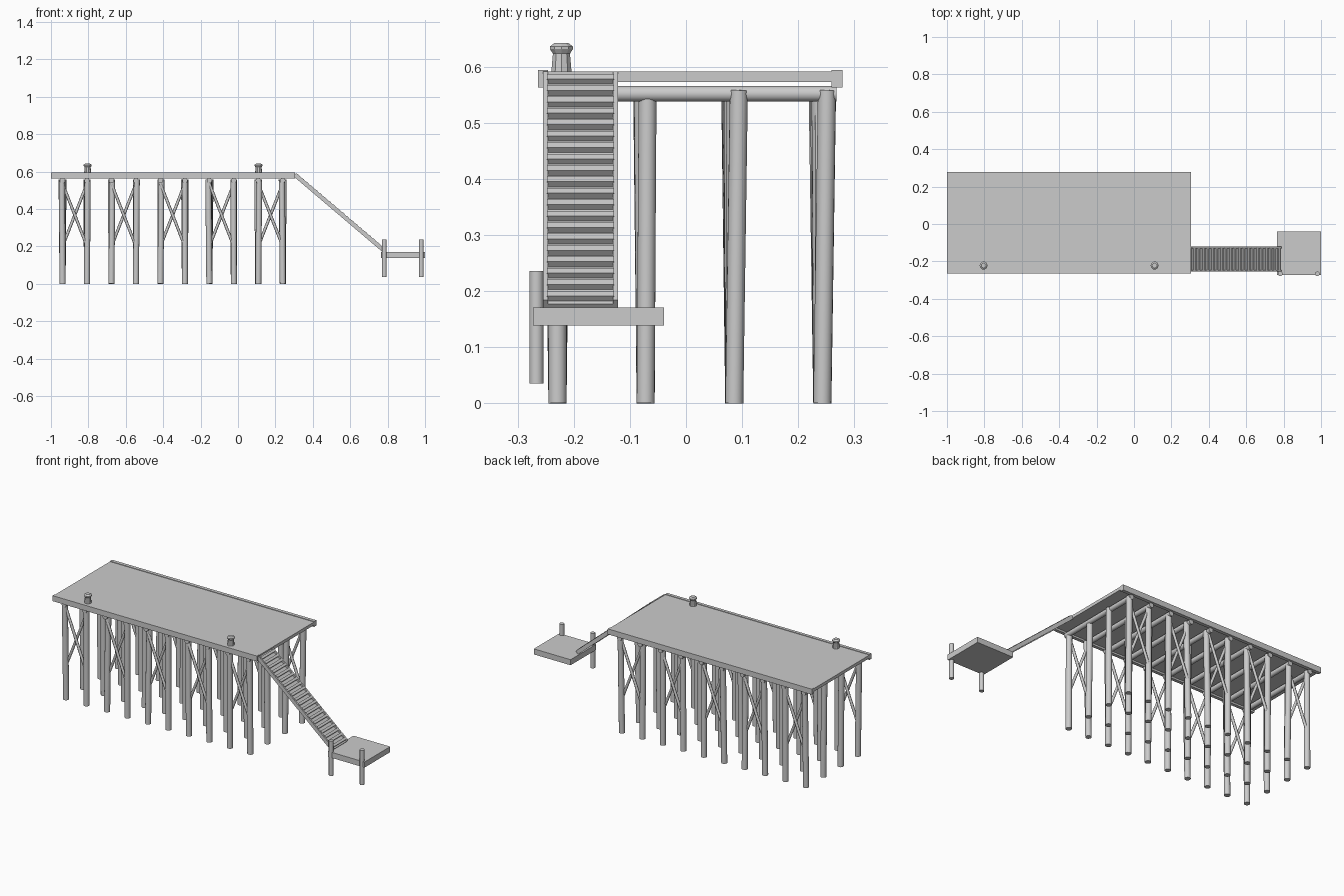
import bpy, bmesh, math, random
from mathutils import Vector

if "Cube" in bpy.data.objects:
    bpy.data.objects.remove(bpy.data.objects["Cube"])

random.seed(4)


def finish(name, bm):
    bmesh.ops.recalc_face_normals(bm, faces=bm.faces)
    me = bpy.data.meshes.new(name)
    bm.to_mesh(me)
    bm.free()
    ob = bpy.data.objects.new(name, me)
    bpy.context.collection.objects.link(ob)
    return ob


def box(name, x, y, z):
    bm = bmesh.new()
    bmesh.ops.create_cube(bm, size=1)
    for v in bm.verts:
        v.co = [(a + b) / 2 + c * (b - a) for (a, b), c in zip((x, y, z), v.co)]
    return finish(name, bm)


def log(name, a, b, r, sides=16, r2=None):
    """Round timber from point a to point b."""
    a, b = Vector(a), Vector(b)
    d = b - a
    bm = bmesh.new()
    bmesh.ops.create_cone(bm, cap_ends=True, segments=sides, radius1=r,
                          radius2=r if r2 is None else r2, depth=d.length)
    q = d.to_track_quat('Z', 'Y')
    for v in bm.verts:
        v.co = q @ v.co + (a + b) / 2
    for f in bm.faces:
        f.smooth = len(f.verts) == 4
    return finish(name, bm)


def slope_bar(name, x0, z0, x1, z1, y, below, above):
    """Bar along a sloping line in xz, offset perpendicular to the line."""
    d = Vector((x1 - x0, 0, z1 - z0)).normalized()
    n = Vector((-d.z, 0, d.x))
    bm = bmesh.new()
    rings = []
    for yy in y:
        rings.append([bm.verts.new(Vector((px, yy, pz)) + n * o) for px, pz, o in
                      ((x0, z0, below), (x1, z1, below), (x1, z1, above), (x0, z0, above))])
    bm.faces.new(rings[0])
    bm.faces.new(rings[1])
    for i in range(4):
        j = (i + 1) % 4
        bm.faces.new((rings[0][i], rings[0][j], rings[1][j], rings[1][i]))
    return finish(name, bm)


# Deck and its raised edge beams
box("deck", (-1, 0.305), (-0.255, 0.27), (0.573, 0.591))
box("front_edge_beam", (-1, 0.305), (-0.264, -0.246), (0.5625, 0.594))
box("back_edge_beam", (-1, 0.305), (0.259, 0.279), (0.5625, 0.594))

# Piles, slightly leaning, with a round cap log over every row
cols = [-0.938 + 0.1308 * i for i in range(10)]
rows = [-0.229, -0.072, 0.086, 0.243]
for x in cols:
    log("pile_cap", (x, -0.25, 0.5515), (x, 0.268, 0.5515), 0.014)
    for y in rows:
        lx, ly = random.uniform(-.006, .006), random.uniform(-.009, .009)
        log("pile", (x, y, 0), (x + lx, y + ly, 0.558), 0.0162)

# Cross braces between pairs of piles, outer rows
for i in range(0, 10, 2):
    xa, xb = cols[i], cols[i + 1]
    for y in (rows[0], rows[-1]):
        log("cross_brace", (xa, y + .005, 0.20), (xb, y + .005, 0.535), 0.008, 8)
        log("cross_brace", (xa, y - .005, 0.535), (xb, y - .005, 0.20), 0.008, 8)

# Mooring bollards
profile = [(0, 0.585), (0.0195, 0.585), (0.016, 0.623), (0.0215, 0.631),
           (0.0215, 0.636), (0.013, 0.642), (0, 0.642)]
for x in (-0.804, 0.11):
    bm = bmesh.new()
    vs = [bm.verts.new((r, 0, z)) for r, z in profile]
    es = [bm.edges.new(p) for p in zip(vs, vs[1:])]
    bmesh.ops.spin(bm, geom=vs + es, cent=(0, 0, 0), axis=(0, 0, 1),
                   angle=math.tau, steps=10)
    bmesh.ops.remove_doubles(bm, verts=bm.verts, dist=1e-5)
    bm.verts.ensure_lookup_table()
    ob = finish("bollard", bm)
    ob.location = (x, -0.222, 0)

# Gangway: board, side rails and cleats
X0, Z0, X1, Z1 = 0.303, 0.582, 0.782, 0.175
slope_bar("gangway_board", X0, Z0, X1, Z1, (-0.248, -0.128), -0.006, 0.002)
for y in ((-0.255, -0.246), (-0.130, -0.121)):
    slope_bar("gangway_rail", X0, Z0, X1, Z1, y, -0.010, 0.012)
n = 20
for i in range(n):
    t = (i + 0.5) / n
    x, z = X0 + (X1 - X0) * t, Z0 + (Z1 - Z0) * t
    k = 0.007 / math.hypot(X1 - X0, Z1 - Z0)
    dx, dz = (X1 - X0) * k, (Z1 - Z0) * k
    slope_bar("gangway_cleat", x - dx, z - dz, x + dx, z + dz, (-0.248, -0.128), 0, 0.014)

# Low landing platform with guide posts
box("landing", (0.765, 1.0), (-0.273, -0.039), (0.139, 0.171))
for x in (0.782, 0.98):
    log("landing_post", (x, -0.2665, 0.035), (x, -0.2665, 0.236), 0.0127, 12)
